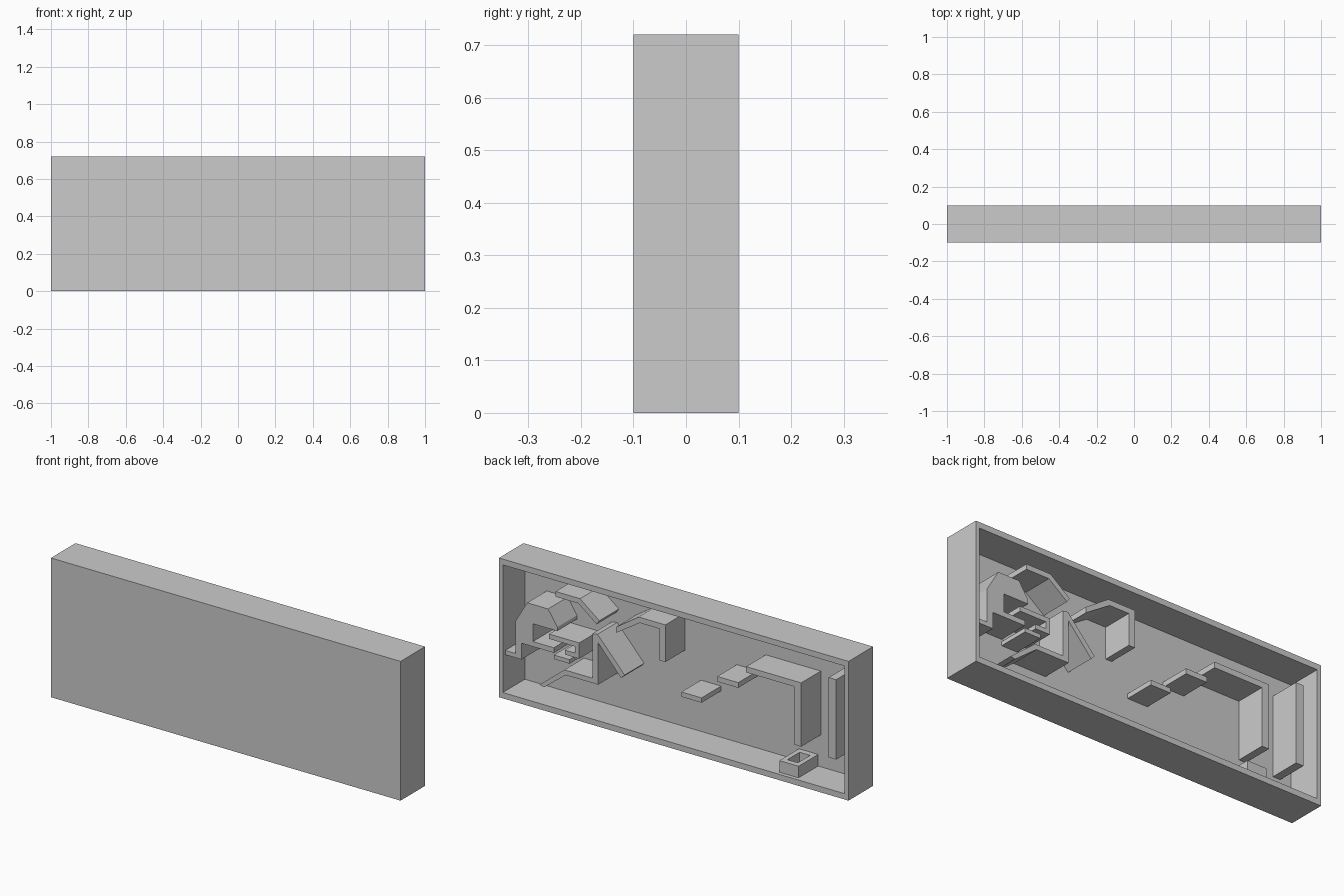
import bpy, bmesh

BACK, FRONT = -0.08, 0.08   # depth range of everything fixed to the panel


def prism(name, pts, y0=BACK, y1=FRONT):
    """Extrude an (x, z) outline along y."""
    bm = bmesh.new()
    face = bm.faces.new([bm.verts.new((x, y0, z)) for x, z in pts])
    ext = bmesh.ops.extrude_face_region(bm, geom=[face])
    verts = [v for v in ext["geom"] if isinstance(v, bmesh.types.BMVert)]
    bmesh.ops.translate(bm, verts=verts, vec=(0, y1 - y0, 0))
    bmesh.ops.recalc_face_normals(bm, faces=bm.faces)
    mesh = bpy.data.meshes.new(name)
    bm.to_mesh(mesh)
    bm.free()
    ob = bpy.data.objects.new(name, mesh)
    bpy.context.collection.objects.link(ob)
    return ob


def block(name, x0, x1, z0, z1, y0=BACK, y1=FRONT):
    return prism(name, [(x0, z0), (x1, z0), (x1, z1), (x0, z1)], y0, y1)


def cut(ob, cutter):
    mod = ob.modifiers.new("cut", "BOOLEAN")
    mod.operation = "DIFFERENCE"
    mod.solver = "EXACT"
    mod.object = cutter
    cutter.hide_render = True
    cutter.hide_set(True)
    bpy.context.view_layer.objects.active = ob
    bpy.ops.object.modifier_apply(modifier=mod.name)
    bpy.data.objects.remove(cutter)


# open-backed case
case = block("case", -1, 1, 0, 0.72, -0.1, 0.1)
cut(case, block("case_cutter", -0.978, 0.978, 0.03, 0.69, BACK, 0.2))

# right-hand ledges, bracket and upright (as seen from the open side)
block("low_ledge", -0.145, -0.03, 0.27, 0.295)
block("high_ledge", -0.355, -0.235, 0.403, 0.43)
prism("large_bracket", [(-0.40, 0.525), (-0.715, 0.525), (-0.715, 0.195),
                        (-0.675, 0.195), (-0.675, 0.495), (-0.40, 0.495)])
block("upright", -0.915, -0.872, 0.182, 0.595)

# small hollow box on the floor
box = block("hollow_box", -0.70, -0.59, 0.03, 0.09)
cut(box, block("box_cutter", -0.675, -0.615, 0.04, 0.2, -0.05, 0.05))

# bent bracket in the middle
prism("bent_bracket", [(0.345, 0.53), (0.215, 0.617), (0.062, 0.617), (0.062, 0.425),
                       (0.097, 0.425), (0.097, 0.588), (0.208, 0.588), (0.345, 0.50)])

# sloping ramp with upright and bent foot
prism("ramp", [(0.48, 0.46), (0.45, 0.465), (0.295, 0.295), (0.315, 0.275),
               (0.446, 0.42), (0.446, 0.205), (0.632, 0.205), (0.755, 0.11),
               (0.782, 0.115), (0.64, 0.23), (0.48, 0.23)])

# top canopy
prism("canopy", [(0.69, 0.622), (0.55, 0.622), (0.44, 0.537), (0.455, 0.515),
                 (0.56, 0.595), (0.69, 0.595)])

# stepped ledges
prism("stepped_ledge", [(0.727, 0.392), (0.555, 0.392), (0.555, 0.31), (0.637, 0.31),
                        (0.637, 0.333), (0.578, 0.333), (0.578, 0.367), (0.727, 0.367)])
block("tiny_ledge", 0.61, 0.70, 0.27, 0.291)

# branching tower against the side wall
prism("branching_tower", [(0.98, 0.24), (0.918, 0.24), (0.918, 0.41), (0.853, 0.52),
                          (0.733, 0.52), (0.68, 0.44), (0.68, 0.42), (0.82, 0.42),
                          (0.82, 0.328), (0.70, 0.328), (0.70, 0.302), (0.885, 0.302),
                          (0.885, 0.218), (0.98, 0.218)])
